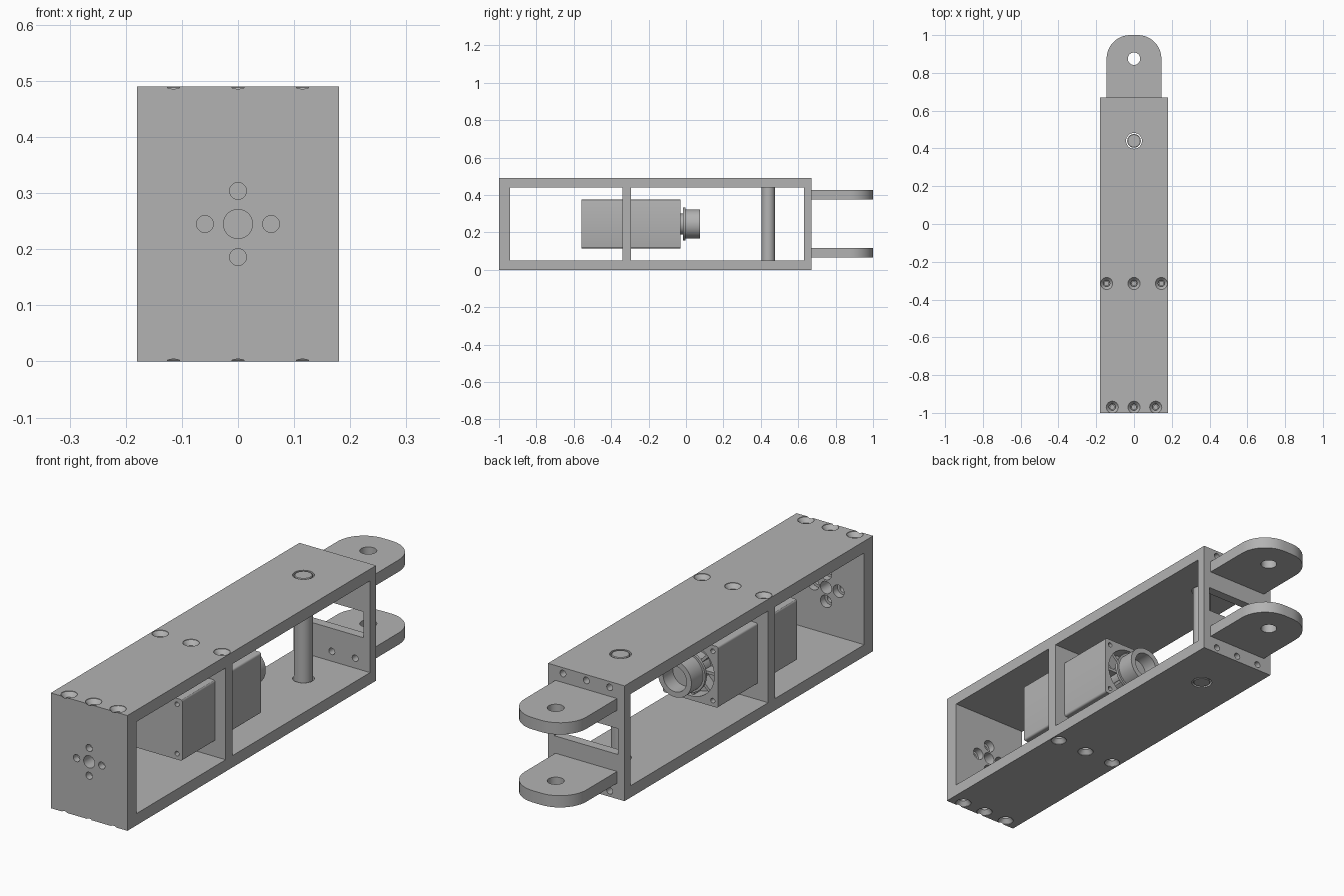
import bpy, bmesh, math
from mathutils import Matrix, Vector

old = bpy.data.objects.get("Cube")
if old:
    bpy.data.objects.remove(old)

grey = bpy.data.materials.new("machined grey")
grey.use_nodes = True
colour = (0.45, 0.45, 0.45, 1)
grey.diffuse_color = colour
grey.node_tree.nodes["Principled BSDF"].inputs["Base Color"].default_value = colour

MID = 0.245  # height of the centre line


def box(bm, x, y, z):
    """Axis-aligned box from three (low, high) ranges."""
    ranges = (x, y, z)
    size = [b - a for a, b in ranges]
    centre = [(a + b) / 2 for a, b in ranges]
    bmesh.ops.create_cube(bm, size=1, matrix=Matrix.Translation(centre) @ Matrix.Diagonal((*size, 1)))


def lathe(bm, origin, direction, profile, closed=False, sides=32):
    """Revolve (radius, distance) pairs about a direction; open ends are capped."""
    turn = Vector((0, 0, 1)).rotation_difference(Vector(direction)).to_matrix()
    rings = []
    for r, h in profile:
        rings.append([bm.verts.new(Vector(origin) + turn @ Vector(
            (r * math.cos(math.tau * i / sides), r * math.sin(math.tau * i / sides), h)))
            for i in range(sides)])
    pairs = list(zip(rings, rings[1:]))
    if closed:
        pairs.append((rings[-1], rings[0]))
    else:
        bm.faces.new(rings[0][::-1])
        bm.faces.new(rings[-1])
    for a, b in pairs:
        for i in range(sides):
            j = (i + 1) % sides
            bm.faces.new((a[i], a[j], b[j], b[i]))


def make(name, bm):
    bmesh.ops.recalc_face_normals(bm, faces=bm.faces)
    mesh = bpy.data.meshes.new(name)
    bm.to_mesh(mesh)
    bm.free()
    obj = bpy.data.objects.new(name, mesh)
    bpy.context.collection.objects.link(obj)
    mesh.materials.append(grey)
    return obj


def select(obj):
    bpy.ops.object.select_all(action='DESELECT')
    obj.select_set(True)
    bpy.context.view_layer.objects.active = obj


def cut(obj, bm):
    """Subtract the solids in bm from the object."""
    cutter = make("cutter", bm)
    cutter.hide_render = True
    mod = obj.modifiers.new("cut", 'BOOLEAN')
    mod.operation, mod.solver, mod.object = 'DIFFERENCE', 'EXACT', cutter
    select(obj)
    bpy.ops.object.modifier_apply(modifier=mod.name)
    bpy.data.objects.remove(cutter)


def smooth(obj):
    select(obj)
    bpy.ops.object.shade_smooth_by_angle(angle=math.radians(30))


# Frame: solid bar with two open bays and a window in the rear wall
bm = bmesh.new()
box(bm, (-0.18, 0.18), (-1, 0.67), (0, 0.49))
frame = make("frame", bm)
bm = bmesh.new()
box(bm, (-0.3, 0.3), (-0.94, -0.34), (0.05, 0.44))
box(bm, (-0.3, 0.3), (-0.295, 0.63), (0.05, 0.44))
cut(frame, bm)
bm = bmesh.new()
box(bm, (-0.15, 0.15), (0.6, 0.7), (0.19, 0.30))
cut(frame, bm)

# Frame holes
bm = bmesh.new()
countersink = [(0.032, -0.01), (0.032, 0.002), (0.017, 0.02), (0.017, 0.035), (0.011, 0.035), (0.011, 0.11)]
for z, direction in ((0.49, (0, 0, -1)), (0, (0, 0, 1))):
    for y, spread in ((-0.97, 0.115), (-0.315, 0.145)):
        for x in (-spread, 0, spread):
            lathe(bm, (x, y, z), direction, countersink)
    # pin clearance
    lathe(bm, (0, 0.44, z), direction, [(0.042, -0.02), (0.042, 0.08)])
for x in (-0.11, 0, 0.11):
    for z in (0.025, 0.465):
        lathe(bm, (x, 0.68, z), (0, -1, 0), [(0.014, 0), (0.014, 0.1)], sides=20)
    for z in (0.092, 0.402):
        lathe(bm, (x, 0.6, z), (0, 1, 0), [(0.014, 0), (0.014, 0.069)], sides=20)
# front mounting pattern, counterbored from inside
lathe(bm, (0, -1.02, MID), (0, 1, 0), [(0.026, 0), (0.026, 0.12)])
for dx, dz in ((0.059, 0), (-0.059, 0), (0, 0.059), (0, -0.059)):
    lathe(bm, (dx, -1.02, MID + dz), (0, 1, 0),
          [(0.015, 0), (0.015, 0.05), (0.026, 0.05), (0.026, 0.12)])
cut(frame, bm)
smooth(frame)

# Cross pin
bm = bmesh.new()
lathe(bm, (0, 0.44, 0), (0, 0, 1), [(0.033, 0), (0.036, 0.003), (0.036, 0.487), (0.033, 0.49)])
smooth(make("cross_pin", bm))

# Rear lugs with rounded ends and a pivot hole
for name, low, high in (("lower_lug", 0.067, 0.117), ("upper_lug", 0.377, 0.427)):
    outline = [(-0.145, 0.67), (0.145, 0.67)]
    for side, start in ((0.02, 0), (-0.02, 90)):
        for i in range(13):
            a = math.radians(start + i * 7.5)
            outline.append((side + 0.125 * math.cos(a), 0.875 + 0.125 * math.sin(a)))
    bm = bmesh.new()
    face = bm.faces.new([bm.verts.new((x, y, low)) for x, y in outline])
    grown = bmesh.ops.extrude_face_region(bm, geom=[face])["geom"]
    bmesh.ops.translate(bm, vec=(0, 0, high - low),
                        verts=[v for v in grown if isinstance(v, bmesh.types.BMVert)])
    lug = make(name, bm)
    bm = bmesh.new()
    lathe(bm, (0, 0.875, low - 0.02), (0, 0, 1), [(0.033, 0), (0.033, 0.1)])
    cut(lug, bm)
    smooth(lug)

# Motor and gearbox blocks on either side of the middle wall
for name, y0, y1, end, inward in (("motor", -0.56, -0.34, -0.56, 1), ("gearbox", -0.295, -0.03, -0.03, -1)):
    bm = bmesh.new()
    box(bm, (-0.13, 0.13), (y0, y1), (MID - 0.13, MID + 0.13))
    edges = [e for e in bm.edges if abs(e.verts[0].co.y - e.verts[1].co.y) > 0.1]
    bmesh.ops.bevel(bm, geom=edges, offset=0.008, segments=3, profile=0.5, affect='EDGES')
    block = make(name, bm)
    bm = bmesh.new()
    for sx in (-1, 1):
        for sz in (-1, 1):
            lathe(bm, (sx * 0.105, end - inward * 0.02, MID + sz * 0.105), (0, inward, 0),
                  [(0.01, 0), (0.01, 0.08)], sides=16)
    if name == "gearbox":
        lathe(bm, (0, end + 0.02, MID), (0, -1, 0),
              [(0.055, 0), (0.112, 0), (0.112, 0.08), (0.055, 0.08)], closed=True, sides=48)
    cut(block, bm)
    smooth(block)

# Spokes inside the gearbox recess
bm = bmesh.new()
for i in range(8):
    spoke = bmesh.ops.create_cube(bm, size=1, matrix=Matrix.Translation((0.085, -0.075, 0))
                                  @ Matrix.Diagonal((0.065, 0.06, 0.012, 1)))
    bmesh.ops.rotate(bm, verts=spoke["verts"], matrix=Matrix.Rotation(math.tau * i / 8, 3, 'Y'))
bmesh.ops.translate(bm, verts=bm.verts, vec=(0, 0, MID))
make("gearbox_spokes", bm)

# Output hub with flange and bore, and its shaft
bm = bmesh.new()
lathe(bm, (0, 0, MID), (0, 1, 0),
      [(0.055, -0.016), (0.087, -0.016), (0.087, -0.004), (0.078, -0.004), (0.078, 0.075), (0.055, 0.075)],
      closed=True, sides=48)
smooth(make("output_hub", bm))
bm = bmesh.new()
lathe(bm, (0, 0, MID), (0, 1, 0), [(0.055, -0.04), (0.055, 0.01)])
smooth(make("output_shaft", bm))
